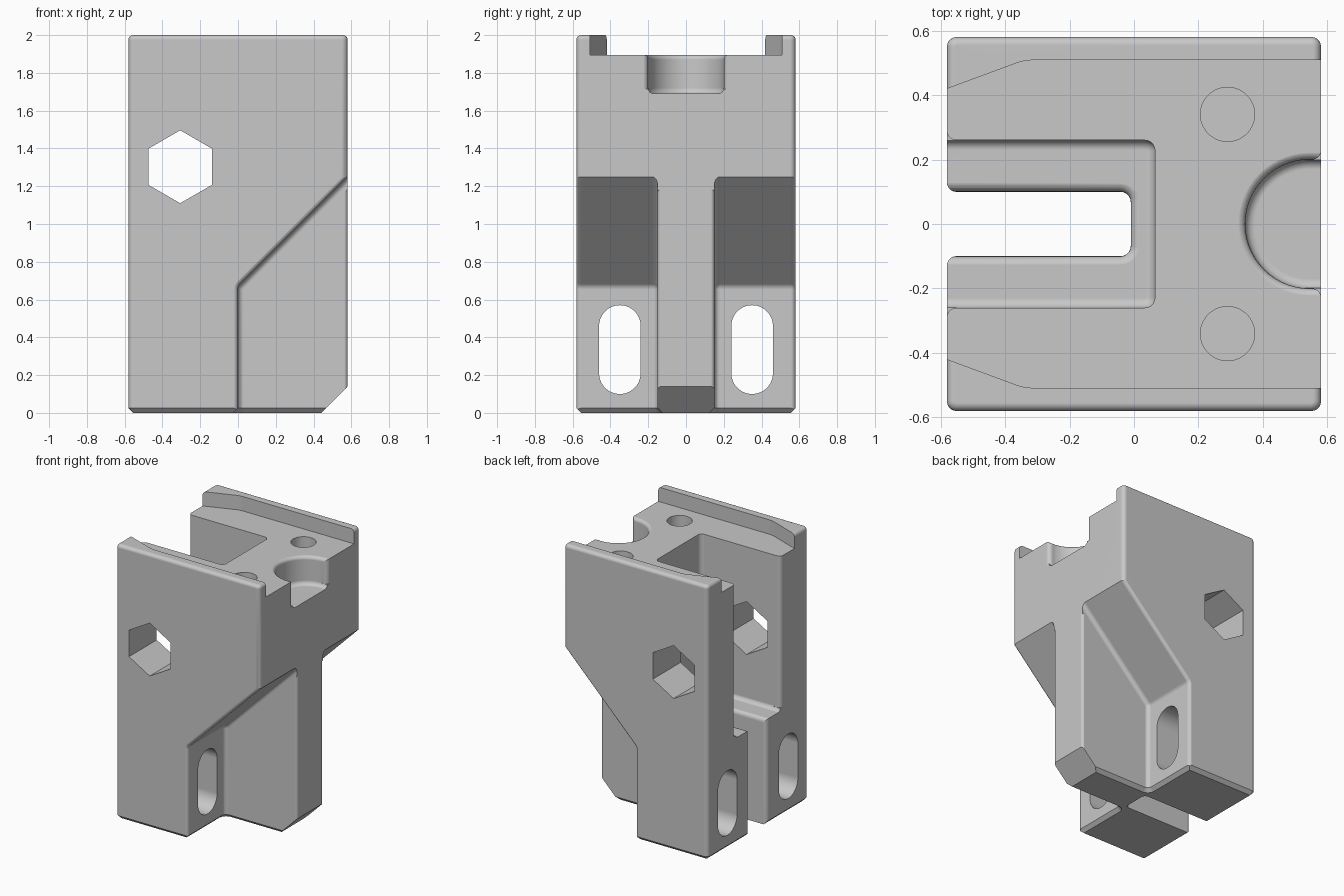
import bpy
import bmesh
from math import sin, cos, pi, radians
from mathutils import Vector

default_cube = bpy.data.objects.get("Cube")
if default_cube:
    bpy.data.objects.remove(default_cube, do_unlink=True)

HALF = 0.58      # half width and depth of the block
FAR = 0.7        # just outside the block
FILLET = 0.03
EDGE = 0.025

material = bpy.data.materials.new("plain_grey")
material.use_nodes = True
grey = (0.58, 0.58, 0.58, 1)
material.diffuse_color = grey
material.node_tree.nodes["Principled BSDF"].inputs["Base Color"].default_value = grey


def outline(corners):
    """Counter-clockwise polygon; a corner may carry a rounding radius."""
    pts = []
    count = len(corners)
    for i, corner in enumerate(corners):
        p = Vector(corner[:2])
        if len(corner) == 2:
            pts.append(p)
            continue
        r = corner[2]
        u = (Vector(corners[i - 1][:2]) - p).normalized()
        v = (Vector(corners[(i + 1) % count][:2]) - p).normalized()
        half_angle = u.angle(v) / 2
        centre = p + (u + v).normalized() * r / sin(half_angle)
        reach = r * cos(half_angle) / sin(half_angle)
        start, end = p + u * reach - centre, p + v * reach - centre
        sweep = start.angle(end)
        steps = 5 if r < 0.05 else 14
        for k in range(steps + 1):
            t = k / steps
            pts.append(centre + (start * sin((1 - t) * sweep) + end * sin(t * sweep)) / sin(sweep))
    pts = [p for i, p in enumerate(pts) if (p - pts[i - 1]).length > 1e-5]
    area = sum(pts[i - 1].cross(p) for i, p in enumerate(pts))
    return pts if area > 0 else pts[::-1]


def offset(pts, d):
    """Grow (or shrink) an outline by d with mitred corners."""
    result = []
    for i, p in enumerate(pts):
        a = (p - pts[i - 1]).normalized()
        b = (pts[(i + 1) % len(pts)] - p).normalized()
        n1, n2 = Vector((a.y, -a.x)), Vector((b.y, -b.x))
        result.append(p + (n1 + n2) * d / (1 + n1.dot(n2)))
    return result


def loft(name, corners, layers, axis="z"):
    """Solid from one outline repeated at (position, offset) layers."""
    place = {"x": lambda a, b, c: (c, a, b),
             "y": lambda a, b, c: (a, c, b),
             "z": lambda a, b, c: (a, b, c)}[axis]
    pts = outline(corners)
    bm = bmesh.new()
    rings = [[bm.verts.new(place(p.x, p.y, c)) for p in offset(pts, d)] for c, d in layers]
    bm.faces.new(rings[0][::-1])
    bm.faces.new(rings[-1])
    for low, high in zip(rings, rings[1:]):
        for i in range(len(pts)):
            bm.faces.new((low[i - 1], low[i], high[i], high[i - 1]))
    bm.normal_update()
    if bm.calc_volume(signed=True) < 0:
        bmesh.ops.reverse_faces(bm, faces=bm.faces[:])
    mesh = bpy.data.meshes.new(name)
    bm.to_mesh(mesh)
    bm.free()
    mesh.materials.append(material)
    obj = bpy.data.objects.new(name, mesh)
    bpy.context.collection.objects.link(obj)
    return obj


def arc(steps=5):
    return [k / steps * pi / 2 for k in range(steps + 1)]


def floor_fillet(c, r):
    return [(c + r * (1 - cos(t)), -r * (1 - sin(t))) for t in arc()]


def rim_round(c, r, side=1):
    return [(c - r + r * sin(t), side * r * (1 - cos(t))) for t in arc()]


def measure(mesh):
    """Volume of a mesh, and whether it is closed."""
    bm = bmesh.new()
    bm.from_mesh(mesh)
    volume, closed = bm.calc_volume(signed=True), all(e.is_manifold for e in bm.edges)
    bm.free()
    return volume, closed


def cut(corners, layers, axis="z"):
    """Subtract a loft, taking the first solver that gives a sound solid."""
    cutter = loft("cutter", corners, layers, axis)
    cutter.hide_render = True
    before = measure(block.data)[0]
    limit = measure(cutter.data)[0]
    mod = block.modifiers.new("cut", "BOOLEAN")
    mod.operation = "DIFFERENCE"
    mod.object = cutter
    for solver in ("MANIFOLD", "EXACT"):
        mod.solver = solver
        graph = bpy.context.evaluated_depsgraph_get()
        result = bpy.data.meshes.new_from_object(block.evaluated_get(graph))
        after, closed = measure(result)
        if closed and 1e-7 < before - after < limit:
            break
    block.modifiers.remove(mod)
    block.data = result
    bpy.data.objects.remove(cutter, do_unlink=True)


def rectangle(a0, b0, a1, b1, r):
    return [(a0, b0, r), (a1, b0, r), (a1, b1, r), (a0, b1, r)]


def flare(side, width, low, high):
    """Round the two upright edges where a slot opens through an end face."""
    w = width - 0.0005
    face, inner = side * (HALF + 0.0005), side * (HALF - 0.05)
    half = [(side * FAR, w + 0.06), (face, w + 0.06), (face, w, FILLET), (inner, w)]
    other = [(p[0], -p[1], *p[2:]) for p in reversed(half)]
    cut(half + other, [(low, 0), (high, 0)])


# Main block: rounded sides and top, chamfered foot
block = loft("clamp_block", rectangle(-HALF, -HALF, HALF, HALF, FILLET),
             [(0, -EDGE), (EDGE, 0)] + rim_round(2, EDGE, -1))

# Channel between the two top rails, narrowing at one end
cut([(FAR, -0.508), (FAR, 0.508), (-0.34, 0.508, 0.15), (-FAR, 0.375),
     (-FAR, -0.375), (-0.34, -0.508, 0.15)], [(1.895, 0), (2.1, 0)])

# Wide upper slot and narrow lower slot
cut([(-FAR, -0.26), (0.065, -0.26, 0.032), (0.065, 0.26, 0.032), (-FAR, 0.26)],
    floor_fillet(0.77, FILLET) + [(2.1, 0)])
flare(-1, 0.26, 0.79, 2.1)
cut([(-FAR, -0.1), (-0.01, -0.1, 0.032), (-0.01, 0.1, 0.032), (-FAR, 0.1)],
    [(-0.1, 0)] + rim_round(0.7705, FILLET) + [(0.9, FILLET)])
flare(-1, 0.1, -0.1, 0.81)

# Half-round pocket in the top
cut([(FAR, -0.2), (FAR, 0.2), (0.345, 0.2, 0.2), (0.345, -0.2, 0.2)],
    floor_fillet(1.69, FILLET) + rim_round(1.8955, EDGE) + [(2.1, EDGE)])
flare(1, 0.2, 1.715, 2.1)

# Hexagonal cross hole
cut([(-0.306 + 0.193 * sin(k * pi / 3), 1.303 + 0.193 * cos(k * pi / 3)) for k in range(6)],
    [(-FAR, 0), (FAR, 0)], "y")

# Large chamfer at the foot of the rib
cut([(0.43, -0.01), (0.59, 0.15), (FAR, 0.15), (FAR, -0.01)], [(-FAR, 0), (FAR, 0)], "y")

for side in (-1, 1):
    # Side relief under the sloped shoulder, leaving the central rib
    layers = floor_fillet(0.15, FILLET) + rim_round(HALF + 0.0005, EDGE) + [(FAR, EDGE)]
    cut([(0, -0.1), (0, 0.67, 0.04), (FAR, 0.67 + FAR), (FAR, -0.1)],
        [(side * c, d) for c, d in layers], "y")
    # Foot chamfer running along the leg and the rib
    cut([(0, side * 0.15, FILLET), (FAR, side * 0.15), (FAR, side * FAR), (0, side * FAR)],
        [(-0.005, 0.03), (0.03, -0.005)])
    # Rounded outer edge of the rib
    cut([(side * 0.1505, -0.1), (side * FAR, -0.1), (side * FAR, 1.17), (side * 0.1505, 1.17)],
        rim_round(HALF + 0.0005, 0.02) + [(FAR, 0.02)], "x")
    # Rounded bolt slot through the leg
    y0, y1 = sorted((side * 0.24, side * 0.46))
    cut(rectangle(y0, 0.1, y1, 0.57, 0.11), [(-FAR, 0), (0.1, 0)], "x")
    # Blind screw hole in the top
    y = side * 0.34
    cut(rectangle(0.206, y - 0.084, 0.374, y + 0.084, 0.084), [(1.5, 0), (2.1, 0)])

# Smooth rounds, crisp edges
bpy.ops.object.select_all(action="DESELECT")
block.select_set(True)
bpy.context.view_layer.objects.active = block
bpy.ops.object.shade_smooth_by_angle(angle=radians(30))
weighted = block.modifiers.new("even_shading", "WEIGHTED_NORMAL")
weighted.keep_sharp = True
